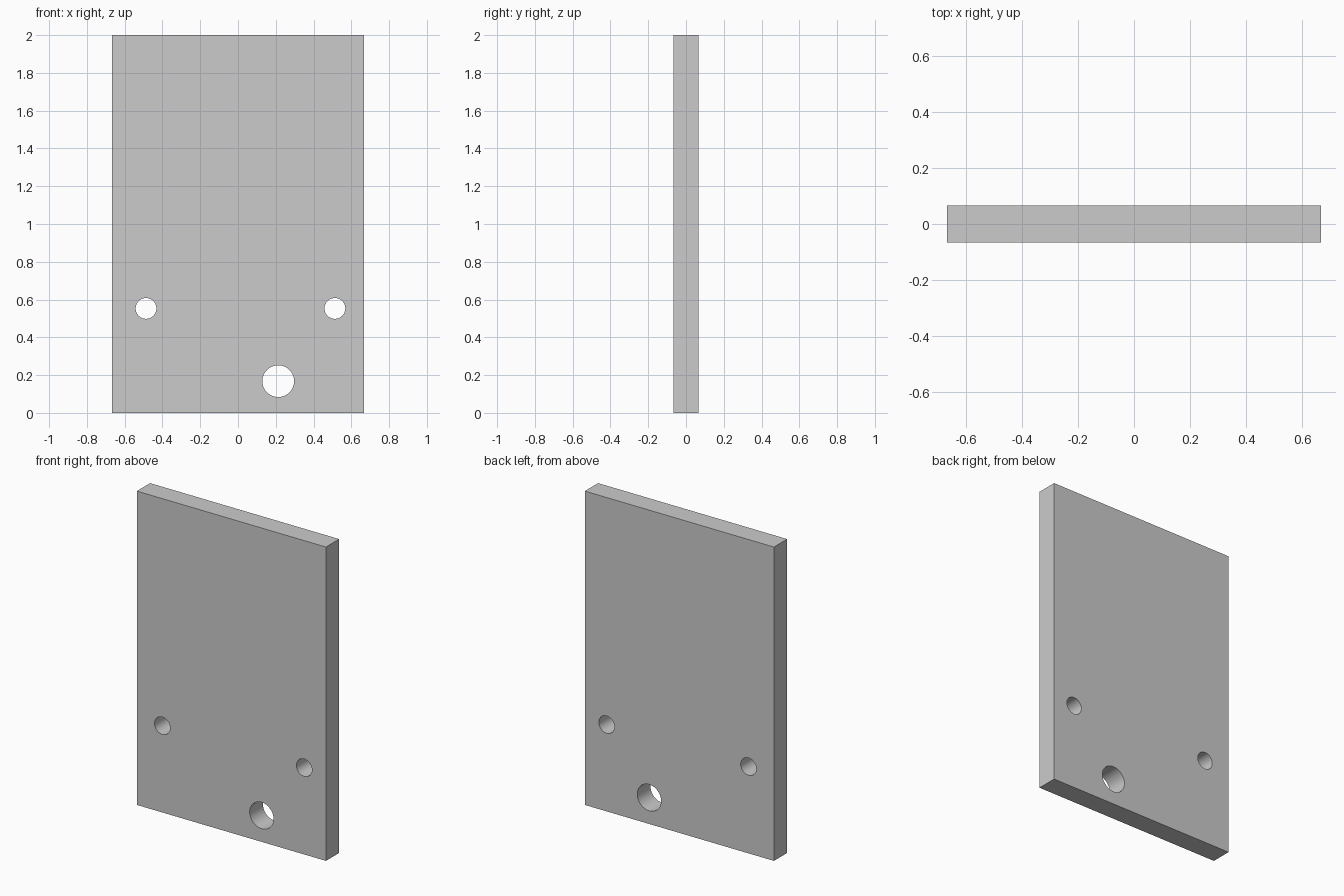
import bpy, math

if "Cube" in bpy.data.objects:
    bpy.data.objects.remove(bpy.data.objects["Cube"])

W, T, H = 1.333, 0.133, 2.0

# Flat rectangular plate
bpy.ops.mesh.primitive_cube_add(size=1, location=(0, 0, H / 2))
plate = bpy.context.object
plate.name = "plate"
plate.scale = (W, T, H)
bpy.ops.object.transform_apply(location=True, rotation=True, scale=True)


def drill(x, z, radius):
    """Cut a round through hole along y."""
    bpy.ops.mesh.primitive_cylinder_add(vertices=64, radius=radius, depth=T * 3,
                                        location=(x, 0, z), rotation=(math.pi / 2, 0, 0))
    cutter = bpy.context.object
    cutter.name = "hole_cutter"
    cutter.hide_render = True
    bpy.ops.object.select_all(action='DESELECT')
    plate.select_set(True)
    bpy.context.view_layer.objects.active = plate
    mod = plate.modifiers.new("hole", 'BOOLEAN')
    mod.operation = 'DIFFERENCE'
    mod.solver = 'EXACT'
    mod.object = cutter
    bpy.ops.object.modifier_apply(modifier=mod.name)
    bpy.data.objects.remove(cutter, do_unlink=True)


# Two small fixing holes and one larger hole near the bottom
for x in (-0.487, 0.513):
    drill(x, 0.553, 0.055)
drill(0.213, 0.168, 0.084)

bpy.ops.object.shade_smooth_by_angle(angle=math.radians(30))
